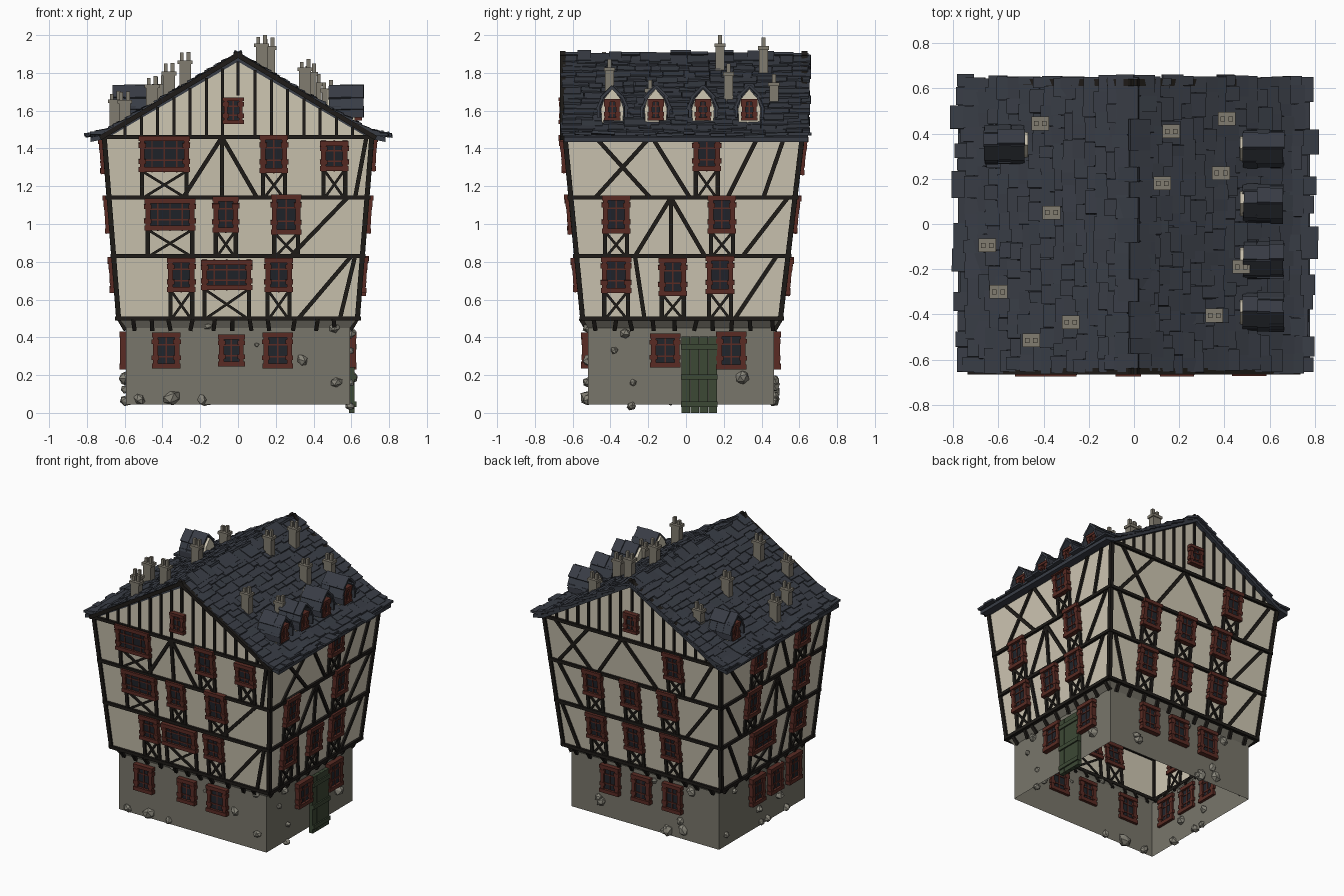
import bpy, bmesh, random
from mathutils import Matrix, Vector as V

if "Cube" in bpy.data.objects:
    bpy.data.objects.remove(bpy.data.objects["Cube"])
random.seed(4)
R = random.uniform

COLORS = dict(stone=(.19, .18, .145), rubble=(.24, .23, .19), plaster=(.62, .57, .45), timber=(.013, .011, .009),
              frame=(.1, .024, .017), glass=(.015, .018, .024), slate=(.04, .046, .06), door=(.045, .065, .035),
              chimney=(.22, .2, .16))
mats = {}
for k, c in COLORS.items():
    mats[k] = bpy.data.materials.new(k)
    mats[k].diffuse_color = (*c, 1)
parts = {}


def bm_of(name, mat):
    return parts.setdefault(name, (bmesh.new(), mat))[0]


def bar(name, mat, p, q, w, d, n):
    """Box from p to q, w wide, d deep along n."""
    t = q - p
    L = t.length
    t.normalize()
    s = n.cross(t).normalized()
    M = Matrix((t * L, s * w, t.cross(s) * d)).transposed().to_4x4()
    M.translation = (p + q) / 2
    bmesh.ops.create_cube(bm_of(name, mat), size=1, matrix=M)


def prism(name, mat, pts, vec, caps=True):
    """Extrude a closed outline of points along vec."""
    bm = bm_of(name, mat)
    a = [bm.verts.new(p) for p in pts]
    b = [bm.verts.new(p + vec) for p in pts]
    for i in range(len(a)):
        j = (i + 1) % len(a)
        bm.faces.new((a[i], a[j], b[j], b[i]))
    if caps:
        bm.faces.new(a[::-1])
        bm.faces.new(b)


# wall planes: offset at base, at z .5, at z 1.46
NORMAL = dict(front=V((0, -1, 0)), back=V((0, 1, 0)), right=V((1, 0, 0)), left=V((-1, 0, 0)))
OFF = dict(front=(.52, .547, .64), back=(.467, .5, .615), right=(.593, .632, .708), left=(.593, .632, .708))


def offset(side, z):
    a, b, c = OFF[side]
    return a if z < .49 else b + (c - b) * min(1, (z - .5) / .96)


def P(side, u, z, d=0, off=None):
    o = (offset(side, z) if off is None else off) + d
    n = NORMAL[side]
    return V((u, n.y * o, z)) if n.x == 0 else V((n.x * o, u, z))


def beam(side, u0, z0, u1, z1, w=.022, d=.02):
    bar("timber_framing", "timber", P(side, u0, z0, .003), P(side, u1, z1, .003), w, d, NORMAL[side])


def window(side, u, z, w, h, off=None, braced=True, f=.026):
    n = NORMAL[side]
    lo, hi, a, b = z - h / 2, z + h / 2, u - w / 2, u + w / 2
    def fb(name, mat, u0, z0, u1, z1, wd, dp, d=.008):
        bar(name, mat, P(side, u0, z0, d, off), P(side, u1, z1, d, off), wd, dp, n)
    fb("window_glass", "glass", u, lo + .01, u, hi - .01, w - .02, .02)
    for uu in (a + f / 2, b - f / 2):
        fb("window_frames", "frame", uu, lo, uu, hi, f, .045)
        for k in (.3, .75):                             # hinge blocks
            fb("window_frames", "frame", uu, lo + h * k - .012, uu, lo + h * k + .012, f + .014, .048)
    for zz in (lo + f / 2, hi - f / 2):
        fb("window_frames", "frame", a - .006, zz, b + .006, zz, f, .055)
    cols, rows = (4, 2) if w > .2 else (2, 2)
    for i in range(1, cols):
        uu = a + w * i / cols
        fb("window_bars", "frame", uu, lo, uu, hi, .007, .03)
    for i in range(1, rows + 1):
        zz = lo + h * i / (rows + 1)
        fb("window_bars", "frame", a, zz, b, zz, .008, .03)
    if braced and z > .5:                               # posts and cross under the sill
        fl = max(k for k in LEVELS if k < lo)
        for uu in (a + .012, b - .012):
            beam(side, uu, fl, uu, lo)
        beam(side, a + .02, fl, b - .02, lo, .014)
        beam(side, b - .02, fl, a + .02, lo, .014)


LEVELS = (.5, .83, 1.14, 1.46)

# stone ground storey and plastered upper storeys, open below
def ring(z, lo=False):
    x, f, b = (offset(s, .1 if lo else z) for s in ("right", "front", "back"))
    return [V((-x, -f, z)), V((x, -f, z)), V((x, b, z)), V((-x, b, z))]


def loft(name, mat, rings):
    bm = bm_of(name, mat)
    rs = [[bm.verts.new(p) for p in r] for r in rings]
    for r0, r1 in zip(rs, rs[1:]):
        for i in range(4):
            bm.faces.new((r0[i], r0[(i + 1) % 4], r1[(i + 1) % 4], r1[i]))
    return bm, rs[-1]


loft("stone_ground_storey", "stone", [ring(.045, True), ring(.45, True), ring(.5)])
bm, top = loft("plaster_walls", "plaster", [ring(z) for z in LEVELS])
bm.faces.new((top[0], top[1], bm.verts.new((0, -.64, 1.875))))
bm.faces.new((top[2], top[3], bm.verts.new((0, .615, 1.875))))

# corner posts, floor beams and jetty brackets
for i in range(4):
    a, b = ring(.5)[i], ring(1.46)[i]
    bar("corner_posts", "timber", a, b, .026, .026, V((0, 1, 0)))
for s, n in NORMAL.items():
    for z in LEVELS:
        if n.x == 0:
            x0, x1 = -offset("left", z), offset("right", z)
        else:
            x0, x1 = -offset("front", z), offset("back", z)
        beam(s, x0 - .01, z, x1 + .01, z, .022, .03)
    u = x0 + .16
    while u < x1 - .1:
        bar("jetty_brackets", "timber", P(s, u, .44, .0, OFF[s][0]), P(s, u + R(-.015, .015), .5, .035, OFF[s][0]), .022, .025, n)
        u += R(.09, .13)

# windows: centre u, z, width, height
WINDOWS = dict(
    front=[(-.38, .33, .14, .19), (-.035, .33, .13, .17), (.21, .33, .15, .19), (-.3, .73, .14, .18), (-.06, .73, .26, .16),
           (.215, .73, .14, .18), (-.36, 1.05, .26, .17), (-.065, 1.05, .13, .19), (.255, 1.05, .15, .21),
           (-.39, 1.37, .26, .19), (.19, 1.37, .14, .2), (.51, 1.36, .14, .16)],
    right=[(-.11, .33, .15, .18), (.24, .33, .15, .2), (-.37, .73, .15, .19), (-.07, .72, .14, .2), (.18, .73, .14, .2),
           (-.37, 1.05, .14, .2), (.19, 1.05, .14, .2), (.11, 1.37, .14, .18)],
    back=[(.27, .33, .14, .2), (.02, .33, .14, .19), (-.23, .33, .14, .2), (.34, .72, .14, .19), (.04, .72, .14, .2),
          (-.26, .73, .14, .19), (.34, 1.05, .14, .19), (.04, 1.05, .14, .2), (-.26, 1.05, .14, .2), (-.33, 1.36, .14, .2)],
    left=[(.05, .33, .14, .2), (-.16, .33, .14, .19), (-.37, .33, .14, .2), (.07, .73, .26, .17), (-.34, .73, .14, .19),
          (.22, 1.05, .14, .2), (-.34, 1.05, .14, .2), (.18, 1.36, .14, .18), (-.32, 1.36, .14, .19)])
for s, ws in WINDOWS.items():
    for w in ws:
        window(s, *w)

# diagonal braces: storey, u at bottom, u at top
BRACES = dict(
    front=[(0, .32, .6), (0, .54, .62), (1, .28, .58), (2, -.29, -.085), (2, .1, -.085), (2, -.085, -.085), (2, .62, .68)],
    right=[(0, .26, .48), (0, -.22, -.27), (1, -.27, -.08), (1, -.08, -.08), (1, .1, -.08), (1, .3, .54),
           (2, -.48, -.19), (2, -.19, -.48), (2, .02, -.18), (2, .22, .38), (2, .41, .52)],
    back=[(0, .5, .62), (0, -.38, -.6), (1, .45, .62), (1, -.38, -.62), (2, .62, .35), (2, .35, .62), (2, .3, .08),
          (2, -.18, .08), (2, -.45, -.65)],
    left=[(0, .28, .46), (0, -.16, -.25), (1, .32, .52), (1, .1, -.07), (1, -.22, -.07), (1, -.07, -.07), (2, .3, .55),
          (2, .05, -.07), (2, -.2, -.07), (2, -.45, -.58)])
for s, bs in BRACES.items():
    for f, a, b in bs:
        beam(s, a, LEVELS[f], b, LEVELS[f + 1])

# gables: studs, verge boards, attic window
for s in ("front", "back"):
    for i in range(-7, 8):
        u = i * .086 + .005
        if i:
            beam(s, u, 1.46, u, 1.87 - .588 * abs(u), .016)
    beam(s, 0, 1.68, 0, 1.86, .016)
    for k in (-1, 1):
        bar("verge_boards", "timber", P(s, k * -.02, 1.905, .012), P(s, k * .73, 1.455, .012), .025, .03, NORMAL[s])
    window(s, -.025 if s == "front" else 0, 1.6, .1, .14, braced=False, f=.02)

# green plank door
n = NORMAL["right"]
for i in range(4):
    u = -.002 + i * .048
    bar("door", "door", P("right", u, 0, .01, .593), P("right", u, .405, .01, .593), .046, .03, n)
for z in (.045, .19, .35):
    bar("door", "door", P("right", -.026, z, .02, .593), P("right", .168, z, .02, .593), .028, .03, n)

# rubble stones set in the ground storey
STONES = dict(front=[(-.52, .07, .035), (-.35, .08, .05), (-.19, .07, .03), (.34, .28, .035), (.52, .16, .035), (.1, .36, .015),
                     (-.16, .46, .025), (.51, .45, .035)],
              right=[(-.29, .035, .03), (-.28, .16, .026), (-.38, .33, .026), (.3, .19, .048), (-.32, .42, .036)])
for s in ("back", "left"):
    STONES[s] = [(R(-.42, .4), R(.06, .2) if i < 7 else R(.4, .45), R(.025, .045)) for i in range(9)]
for s, st in STONES.items():
    for u, z, r in st:
        M = Matrix.Translation(P(s, u, z)) @ Matrix.Rotation(R(0, 6), 4, NORMAL[s]) @ Matrix.Diagonal((r, r * .8, r * .8, 1))
        g = bmesh.ops.create_icosphere(bm_of("rubble_stones", "rubble"), subdivisions=1, radius=1, matrix=M)
        for v in g["verts"]:
            v.co += V((R(-.1, .1), R(-.1, .1), R(-.1, .1))) * r

# roof deck
def roof_z(x):
    x = abs(x)
    return 1.885 - .585 * x if x < .7 else 1.4755 - .2 * (x - .7)


xs = (-.78, -.7, 0, .7, .78)
prism("roof_deck", "slate", [V((x, -.645, roof_z(x))) for x in xs] + [V((x, -.645, roof_z(x) - .025)) for x in xs[::-1]], V((0, 1.29, 0)))

# overlapping irregular slates
for k in (-1, 1):
    for row in range(16):
        x0 = max(.0, -.02 + row * .0485)
        y = -.655 + R(-.01, .01)
        while y < .62:
            w = R(.05, .12)
            if y + w > .62:
                w = .655 + R(-.01, .01) - y
            x1 = x0 + R(.075, .1)
            if row == 15:
                x1 = R(.77, .82)
            h = R(0, .012)
            bar("roof_slates", "slate", V((k * x0, y + w / 2, roof_z(x0) + .003)), V((k * x1, y + w / 2, roof_z(x1) + .012 + h)),
                w * R(.94, 1.03), .015, V((k * .5, R(-.05, .05), .86)))
            y += w
# ridge slates
y = -.655
while y < .63:
    w = R(.06, .11)
    k = random.choice((-1, 1))
    bar("ridge_slates", "slate", V((-k * .02, y + w / 2, 1.905 + R(-.008, .012))), V((k * .07, y + w / 2, 1.862)), w, .015, V((k * .5, 0, .86)))
    y += w

# pointed dormers
HALF = [(.055, 1.53), (.06, 1.61), (.042, 1.665), (0, 1.715)]
for s, yc in [("right", -.39), ("right", -.16), ("right", .09), ("right", .335), ("left", .35)]:
    k = NORMAL[s].x
    outline = HALF + [(-a, z) for a, z in HALF[2::-1]]
    prism("dormer_walls", "plaster", [V((k * .47, yc + a, z)) for a, z in outline], V((k * .15, 0, 0)))
    window(s, yc, 1.605, .075, .115, off=.62, braced=False, f=.017)
    for m in (-1, 1):
        for (a0, z0), (a1, z1) in zip(HALF, HALF[1:]):
            if z0 < 1.6:
                z0 = 1.57
            for c in range(3):
                xa = .485 + c * .058
                o = R(.004, .014)
                nn = V((0, m * (z1 - z0 + .01), abs(a0 - a1) + .01)).normalized()
                p0, p1 = V((k * (xa + .03), yc + m * a0, z0)), V((k * (xa + .03), yc + m * a1, z1))
                e = (p1 - p0).normalized() * .012
                bar("dormer_slates", "slate", p0 - e + nn * (o + .008), p1 + e + nn * o, R(.055, .07), .014, nn)

# chimneys with paired pots
Z = V((0, 0, 1))
CHIMNEYS = [(-.415, .445), (.165, .41), (.41, .465), (.125, .18), (.385, .225), (-.365, .05), (-.65, -.095), (-.6, -.3),
            (-.28, -.435), (-.455, -.515), (.355, -.405), (.475, -.19)]
for x, y in CHIMNEYS:
    t = roof_z(x) + (.19 if (x, y) == (.125, .18) else R(.14, .2))
    c = V((x, y, 0))
    def box(z0, z1, w, d, dx=0):
        bar("chimneys", "chimney", c + V((dx, 0, z0)), c + V((dx, 0, z1)), d, w, V((1, 0, 0)))
    box(roof_z(x) - .06, t - .05, .062, .048)
    box(t - .065, t - .045, .078, .06)
    for dx in (-.018, .018):
        box(t - .05, t if dx > 0 else t - R(0, .02), .02, .022, dx)

# turn every part into an object
for name, (bm, mat) in parts.items():
    bmesh.ops.recalc_face_normals(bm, faces=bm.faces)
    me = bpy.data.meshes.new(name)
    bm.to_mesh(me)
    bm.free()
    me.materials.append(mats[mat])
    bpy.context.collection.objects.link(bpy.data.objects.new(name, me))

for m in bpy.data.materials:
    if m.users and not m.is_grease_pencil:
        m.use_nodes = True
        m.node_tree.nodes["Principled BSDF"].inputs["Base Color"].default_value = m.diffuse_color
